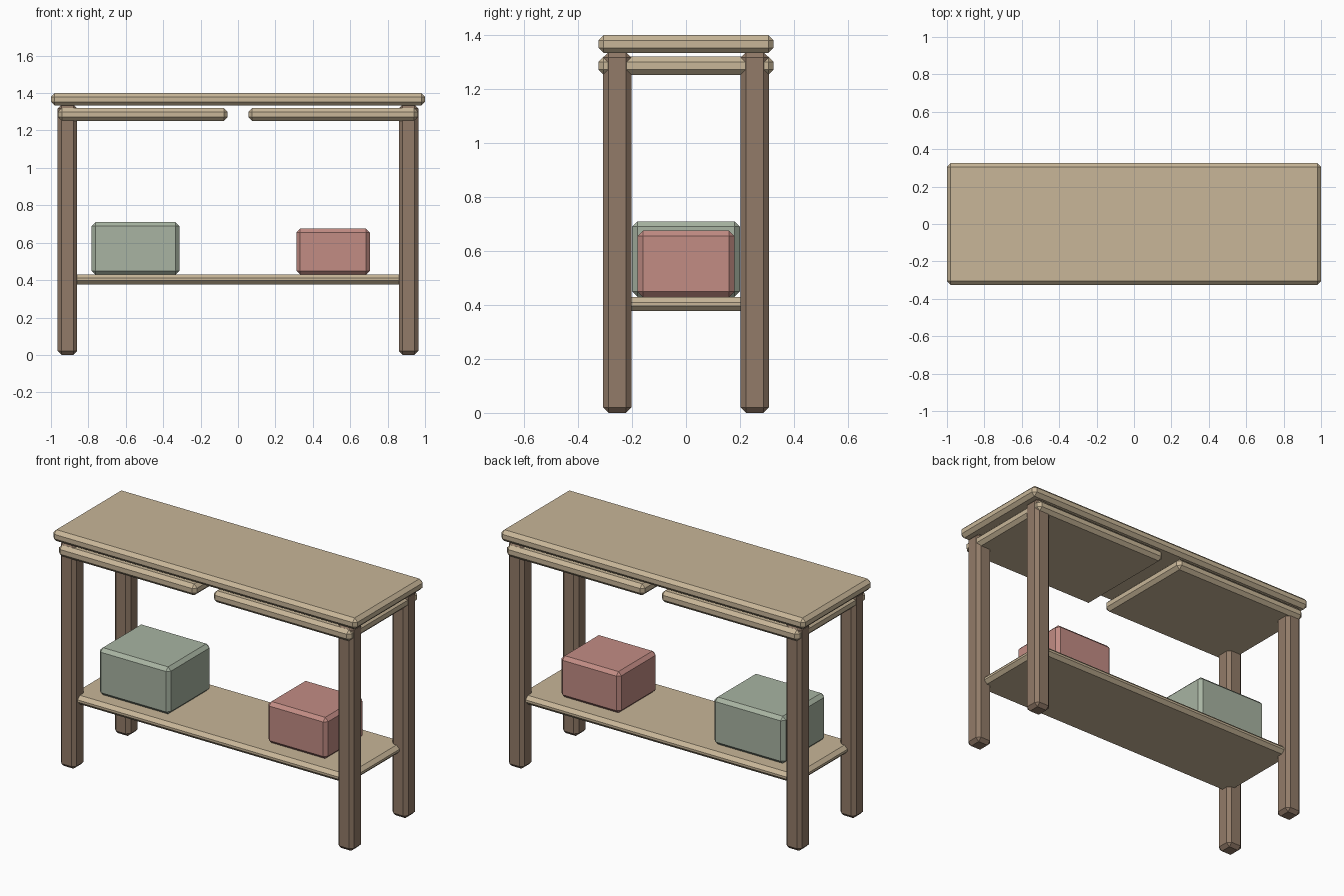
import bpy
import bmesh

if "Cube" in bpy.data.objects:
    bpy.data.objects.remove(bpy.data.objects["Cube"])


def material(name, rgb):
    """Flat colour from 0-255 sRGB values."""
    m = bpy.data.materials.new(name)
    m.diffuse_color = [((c / 255 + 0.055) / 1.055) ** 2.4 for c in rgb] + [1]
    m.use_nodes = True
    m.node_tree.nodes["Principled BSDF"].inputs["Base Color"].default_value = m.diffuse_color
    return m


pale_wood = material("pale wood", (200, 182, 152))
dark_wood = material("dark wood", (146, 123, 104))
sage = material("sage green", (168, 180, 162))
rose = material("dusty rose", (194, 140, 132))


def block(name, x, y, z, mat, chamfer=0.02):
    """Chamfered box spanning the given (min, max) ranges."""
    bm = bmesh.new()
    bmesh.ops.create_cube(bm, size=1)
    for v in bm.verts:
        for i, (lo, hi) in enumerate((x, y, z)):
            v.co[i] = lo if v.co[i] < 0 else hi
    bmesh.ops.bevel(bm, geom=bm.edges[:], offset=chamfer, segments=1,
                    affect='EDGES')
    bmesh.ops.recalc_face_normals(bm, faces=bm.faces[:])
    mesh = bpy.data.meshes.new(name)
    bm.to_mesh(mesh)
    bm.free()
    mesh.materials.append(mat)
    ob = bpy.data.objects.new(name, mesh)
    bpy.context.collection.objects.link(ob)
    return ob


def span(a, b, sign):
    """Range mirrored to the chosen side of the centre."""
    return (a, b) if sign > 0 else (-b, -a)


# Table top and lower shelf
block("table_top", (-1, 1), (-0.325, 0.325), (1.333, 1.40), pale_wood)
block("lower_shelf", (-0.92, 0.92), (-0.277, 0.277), (0.377, 0.43), pale_wood)

# Legs and the drawer slabs under the top
for sx, side in ((-1, "left"), (1, "right")):
    block(side + "_drawer", span(0.055, 0.962, sx), (-0.325, 0.325),
          (1.252, 1.32), pale_wood)
    for sy, end in ((-1, "front"), (1, "back")):
        block(f"{end}_{side}_leg", span(0.86, 0.964, sx),
              span(0.202, 0.307, sy), (0, 1.337), dark_wood)

# Storage boxes on the shelf
block("green_box", (-0.782, -0.314), (-0.2, 0.2), (0.43, 0.71), sage)
block("red_box", (0.312, 0.705), (-0.18, 0.18), (0.43, 0.675), rose)
